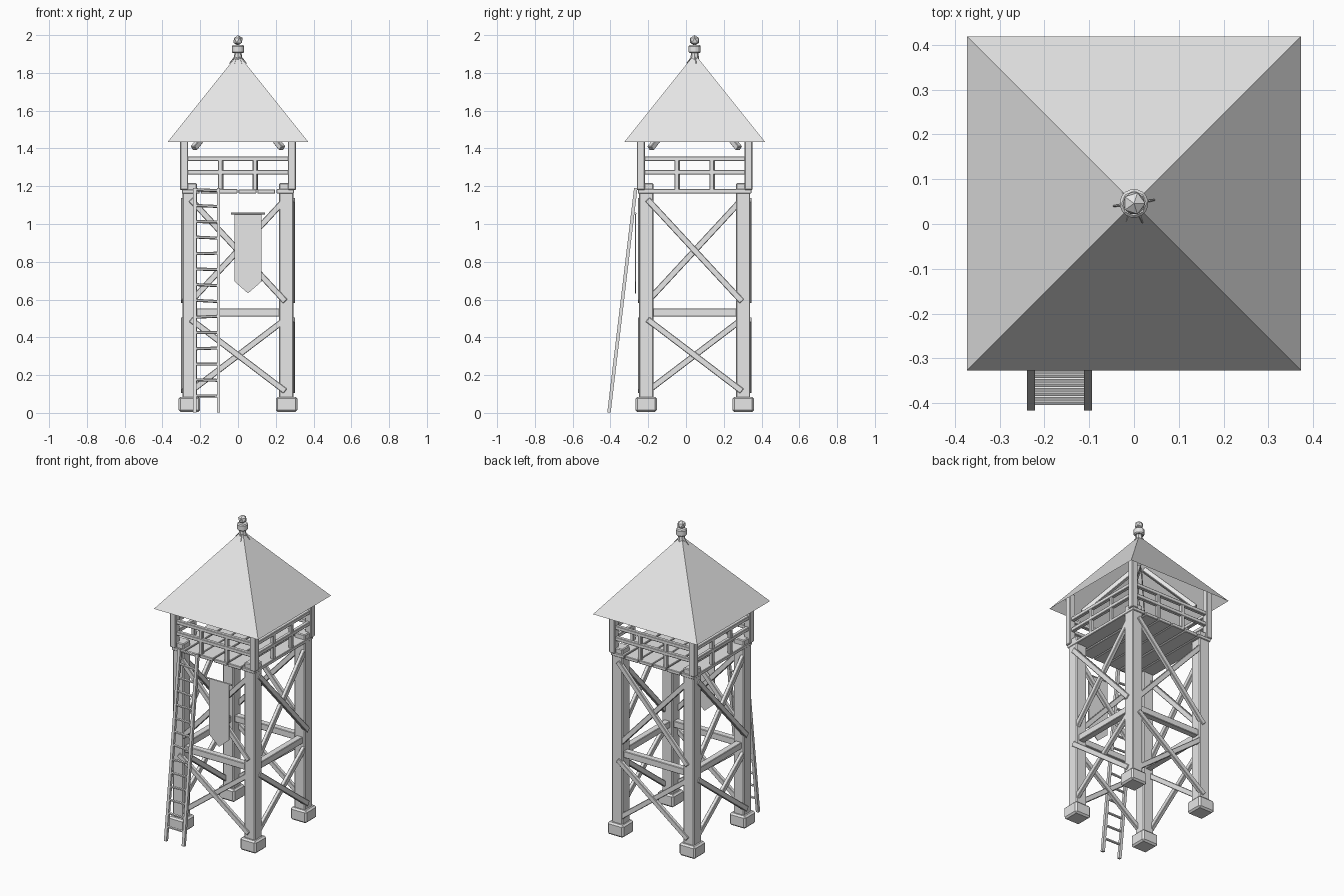
import bpy, bmesh, math, random
from mathutils import Vector, Matrix

if "Cube" in bpy.data.objects:
    bpy.data.objects.remove(bpy.data.objects["Cube"], do_unlink=True)

random.seed(4)
CY = 0.046                      # tower axis in y
GREY = (0.8, 0.8, 0.8, 1)
mat = bpy.data.materials.new("plain_grey")
mat.use_nodes = True
mat.diffuse_color = GREY
mat.node_tree.nodes["Principled BSDF"].inputs["Base Color"].default_value = GREY


def finish(name, bm, bevel=0):
    bmesh.ops.recalc_face_normals(bm, faces=bm.faces)
    me = bpy.data.meshes.new(name)
    bm.to_mesh(me)
    bm.free()
    me.materials.append(mat)
    ob = bpy.data.objects.new(name, me)
    bpy.context.collection.objects.link(ob)
    if bevel:
        mod = ob.modifiers.new("bevel", 'BEVEL')
        mod.width = bevel
        mod.segments = 1
    return ob


def tower(x, y, z):
    """Point measured from the tower axis."""
    return Vector((x, y + CY, z))


def box(name, center, size, bevel=0.004):
    bm = bmesh.new()
    bmesh.ops.create_cube(bm, size=1, matrix=Matrix.Translation(center) @ Matrix.Diagonal((*size, 1)))
    return finish(name, bm, bevel)


def beam(name, a, b, width, depth, out=Vector((0, 0, 1)), bevel=0.003):
    """Rectangular bar from a to b; depth is measured along out."""
    axis = (b - a).normalized()
    side = axis.cross(out).normalized()
    up = side.cross(axis)
    rot = Matrix((side, up, axis)).transposed().to_4x4()
    bm = bmesh.new()
    bmesh.ops.create_cube(bm, size=1, matrix=Matrix.Translation((a + b) / 2) @ rot
                          @ Matrix.Diagonal((width, depth, (b - a).length, 1)))
    return finish(name, bm, bevel)


def rod(name, a, b, r1, r2, sides=6):
    bm = bmesh.new()
    rot = (b - a).to_track_quat('Z', 'Y').to_matrix().to_4x4()
    bmesh.ops.create_cone(bm, cap_ends=True, segments=sides, radius1=r1, radius2=r2,
                          depth=(b - a).length, matrix=Matrix.Translation((a + b) / 2) @ rot)
    return finish(name, bm)


# Corners: footing, leg, upper post and hip rafter
for sx, xn in ((-1, "right"), (1, "left")):
    for sy, yn in ((-1, "front"), (1, "back")):
        tag = f"{yn}_{xn}"
        box("footing_" + tag, tower(.257 * sx, .257 * sy, .045), (.114, .114, .08), .01)
        box("leg_" + tag, tower(.256 * sx, .256 * sy, .648), (.076, .076, 1.136), .005)
        box("post_" + tag, tower(.285 * sx, .285 * sy, 1.35), (.042, .042, .34))
        beam("rafter_" + tag, tower(.235 * sx, .235 * sy, 1.4),
             tower(.02 * sx, .02 * sy, 1.4 + .215 * 1.26), .03, .03)

# Four sides: cross braces, middle beam and railing
for i, tag in enumerate(("front", "left", "back", "right")):
    turn = Matrix.Rotation(i * math.pi / 2, 3, 'Z')
    out = turn @ Vector((0, -1, 0))

    def on_side(x, off, z):
        p = turn @ Vector((x, -off, z))
        return tower(p.x, p.y, z)

    for level, low, high in (("lower", .115, .495), ("upper", .59, 1.13)):
        for s, off in ((-1, .289), (1, .281)):
            beam(f"brace_{level}_{tag}", on_side(-.25 * s, off, low),
                 on_side(.25 * s, off, high), .032, .024, out)
    beam("middle_beam_" + tag, on_side(-.23, .256, .531), on_side(.23, .256, .531), .042, .042, out)
    for z in (1.274, 1.346):
        beam("rail_" + tag, on_side(-.295, .285, z), on_side(.295, .285, z), .024, .024, out)
    for x in (-.095, .09):
        beam("baluster_" + tag, on_side(x, .285, 1.18), on_side(x, .285, 1.345), .024, .022, out)

# Platform planks
for i in range(6):
    box("plank", tower(-.25 + i * .1, 0, 1.174 + random.uniform(-.003, .003)),
        (.094, .6, .022), .003)

# Open pyramid roof
bm = bmesh.new()
apex = bm.verts.new(tower(0, 0, 1.9))
eave = [bm.verts.new(tower(.373 * a, .373 * b, 1.434))
        for a, b in ((-1, -1), (1, -1), (1, 1), (-1, 1))]
for i in range(4):
    bm.faces.new((eave[i], eave[(i + 1) % 4], apex))
finish("roof", bm)

# Finial: collar, knob and straw tuft
rod("finial_neck", tower(0, 0, 1.86), tower(0, 0, 1.91), .026, .018, 8)
bm = bmesh.new()
bmesh.ops.create_cone(bm, cap_ends=True, segments=8, radius1=.034, radius2=.034, depth=.042,
                      matrix=Matrix.Translation(tower(0, 0, 1.926)))
finish("finial_collar", bm, .006)
bm = bmesh.new()
bmesh.ops.create_icosphere(bm, subdivisions=1, radius=.028,
                           matrix=Matrix.Translation(tower(0, 0, 1.972)))
finish("finial_knob", bm)
for i in range(10):
    a = i * math.tau / 10 + random.uniform(-.2, .2)
    r = random.uniform(.03, .05)
    rod("straw", tower(0, 0, 1.905), tower(r * math.cos(a), r * math.sin(a), 1.85), .004, .002, 4)

# Ladder leaning on the front
def ladder(x, z):
    return Vector((x, -.408 + .142 * z / 1.19, z))

for x in (-.23, -.103):
    beam("ladder_rail", ladder(x, .002), ladder(x, 1.19), .018, .018, Vector((0, 1, 0)), 0)
for i in range(14):
    z = .09 + i * .0838
    tilt = random.uniform(-.004, .004)
    rod("ladder_rung", ladder(-.235, z + tilt), ladder(-.098, z - tilt), .008, .008)

# Hanging banner with a pointed end
rod("banner_rod", Vector((-.037, -.268, 1.056)), Vector((.143, -.268, 1.056)), .006, .006)
bm = bmesh.new()
outline = ((-.018, 1.055), (-.018, .695), (.053, .633), (.124, .695), (.124, 1.055))
cloth = bm.faces.new([bm.verts.new((x, -.265, z)) for x, z in outline])
ext = bmesh.ops.extrude_face_region(bm, geom=[cloth])
bmesh.ops.translate(bm, vec=(0, -.005, 0),
                    verts=[g for g in ext["geom"] if isinstance(g, bmesh.types.BMVert)])
finish("banner", bm)
